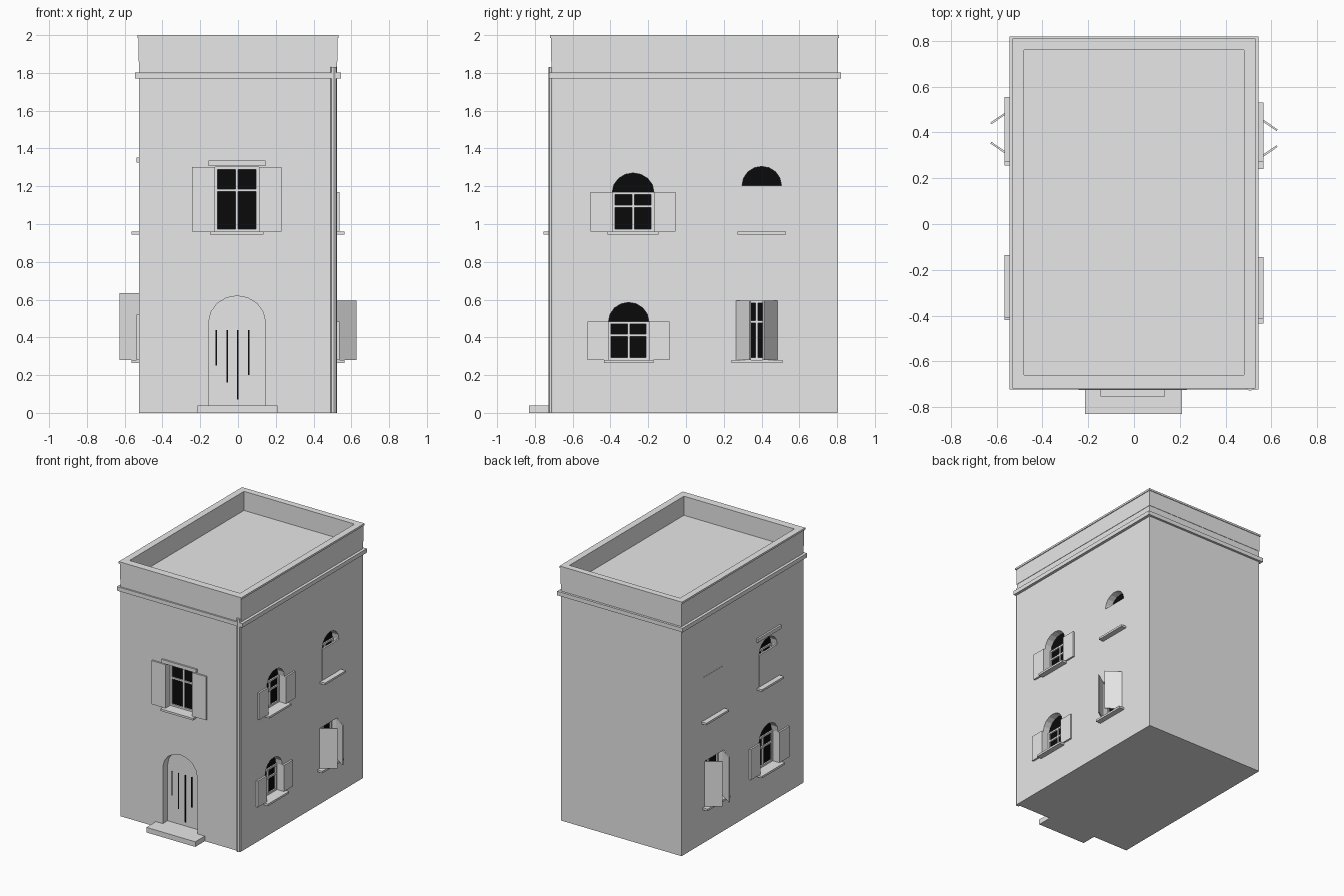
import bpy, bmesh, math

cube = bpy.data.objects.get("Cube")
if cube:
    bpy.data.objects.remove(cube, do_unlink=True)


def material(name, value):
    m = bpy.data.materials.new(name)
    m.use_nodes = True
    m.diffuse_color = (value, value, value, 1)
    m.node_tree.nodes["Principled BSDF"].inputs["Base Color"].default_value = (value, value, value, 1)
    return m


PLASTER = material("plaster_grey", 0.8)
DARK = material("window_black", 0.003)

HALF_X, FRONT, BACK = 0.523, -0.712, 0.802
RECESS = 0.06

# Facades: u along the wall, z up, d outward from the wall
FACADES = {
    "front": lambda u, z, d: (u, FRONT - d, z),
    "left": lambda u, z, d: (HALF_X + d, u, z),
    "right": lambda u, z, d: (-HALF_X - d, u, z),
}


def prism(name, profile, lo, hi, place, mat=PLASTER):
    """Extrude a 2D profile from lo to hi, mapped into space by place."""
    bm = bmesh.new()
    near = [bm.verts.new(place(a, b, lo)) for a, b in profile]
    far = [bm.verts.new(place(a, b, hi)) for a, b in profile]
    bm.faces.new(near)
    bm.faces.new(far[::-1])
    n = len(profile)
    for i in range(n):
        j = (i + 1) % n
        bm.faces.new((near[i], far[i], far[j], near[j]))
    bmesh.ops.recalc_face_normals(bm, faces=bm.faces)
    mesh = bpy.data.meshes.new(name)
    bm.to_mesh(mesh)
    bm.free()
    mesh.materials.append(mat)
    obj = bpy.data.objects.new(name, mesh)
    bpy.context.scene.collection.objects.link(obj)
    return obj


def rect(a0, a1, b0, b1):
    return [(a0, b0), (a1, b0), (a1, b1), (a0, b1)]


def arch(u0, u1, z0, spring, top, steps=8):
    """Opening outline with a faceted round head."""
    mid, half = (u0 + u1) / 2, (u1 - u0) / 2
    head = [(mid + half * math.cos(math.pi * i / steps),
             spring + (top - spring) * math.sin(math.pi * i / steps))
            for i in range(steps + 1)]
    return [(u0, z0), (u1, z0)] + head


def slab(name, x, y0, y1, z0, z1):
    return prism(name, rect(-x, x, y0, y1), z0, z1, lambda a, b, c: (a, b, c))


def cut(target, cutter):
    mod = target.modifiers.new("cut", "BOOLEAN")
    mod.operation, mod.solver, mod.object = "DIFFERENCE", "EXACT", cutter
    bpy.context.view_layer.update()
    graph = bpy.context.evaluated_depsgraph_get()
    result = bpy.data.meshes.new_from_object(target.evaluated_get(graph))
    target.modifiers.clear()
    target.data = result
    bpy.data.objects.remove(cutter, do_unlink=True)


# Walls, parapet, rim and cornice
walls = slab("walls", HALF_X, FRONT, BACK, 0, 1.87)
parapet = slab("parapet", HALF_X + 0.003, FRONT - 0.003, BACK + 0.003, 1.86, 1.985)
rim = slab("parapet_rim", 0.532, -0.72, 0.81, 1.985, 2.0)
for part in (walls, parapet, rim):
    cut(part, slab("roof_cutter", 0.48, -0.66, 0.76, 1.85, 2.1))
slab("cornice", 0.545, -0.724, 0.82, 1.77, 1.802)

# Doorstep
prism("doorstep", rect(-0.215, 0.21, -0.83, FRONT), 0, 0.04, lambda a, b, c: (a, b, c))

# Drainpipe on the front corner
pipe = [(0.507 + 0.018 * math.cos(math.tau * i / 8), -0.711 + 0.018 * math.sin(math.tau * i / 8))
        for i in range(8)]
prism("drainpipe", pipe, 0, 1.83, lambda a, b, c: (a, b, c))

# Door recess with dark board gaps
door_place = FACADES["front"]
door = arch(-0.155, 0.145, 0.04, 0.48, 0.62)
cut(walls, prism("door_cutter", door, -RECESS, 0.05, door_place))
for i, bottom in enumerate((0.25, 0.16, 0.07, 0.2)):
    u = -0.115 + i * 0.057
    prism("door_gap", rect(u - 0.004, u + 0.004, bottom, 0.44),
          -RECESS - 0.002, -RECESS + 0.003, door_place, DARK)


def window(side, u0, u1, z0, spring, top, shutters, lintel=0):
    """One recessed window with glass, bars, sill and shutters."""
    place = FACADES[side]
    outline = arch(u0, u1, z0, spring, top) if top > spring else rect(u0, u1, z0, top)
    name = side + "_window"
    cut(walls, prism("window_cutter", outline, -RECESS, 0.05, place))
    prism(name + "_glass", outline, -RECESS - 0.002, -RECESS + 0.004, place, DARK)

    def bar(a0, a1, b0, b1):
        prism(name + "_bar", rect(a0, a1, b0, b1), -RECESS, -0.045, place)

    # Frame and glazing bars
    mid, w = (u0 + u1) / 2, 0.007
    cross = z0 + (spring - z0) * 0.64
    for u in (u0 + w, mid, u1 - w):
        bar(u - w, u + w, z0, spring)
    for z in (z0 + w, cross, spring - w):
        bar(u0, u1, z - w, z + w)

    # Sill and optional lintel
    prism(name + "_sill", rect(u0 - 0.025, u1 + 0.025, z0 - 0.016, z0), -0.05, 0.042, place)
    if lintel:
        prism(name + "_lintel", rect(u0 - 0.035, u1 + 0.035, lintel, lintel + 0.028),
              -0.01, 0.014, place)

    # Shutters
    if shutters == "closed":
        prism(name + "_shutters", rect(u0, u1, z0, spring), -0.012, 0.002, place)
    elif shutters == "open":
        leaf = (u1 - u0) * 0.52
        for a in (u0 - leaf, u1):
            prism(name + "_shutter", rect(a, a + leaf, z0, spring), -0.002, 0.014, place)
    else:
        for hinge, s in ((u0, 1), (u1, -1)):
            plan = [(hinge, 0), (hinge + s * 0.072, 0.105),
                    (hinge + s * 0.079, 0.100), (hinge + s * 0.007, -0.005)]
            prism(name + "_shutter", plan, z0, spring, lambda u, d, z: place(u, z, d))


window("front", -0.122, 0.11, 0.96, 1.302, 1.302, "open", 1.307)
window("left", -0.39, -0.17, 0.96, 1.17, 1.27, "open")
window("left", -0.41, -0.197, 0.28, 0.485, 0.585, "open")
window("left", 0.297, 0.505, 0.96, 1.205, 1.305, "closed")
window("left", 0.265, 0.485, 0.28, 0.595, 0.595, "ajar")
window("right", -0.385, -0.16, 0.96, 1.21, 1.31, "closed", 1.325)
window("right", -0.395, -0.16, 0.28, 0.52, 0.63, "open")
window("right", 0.297, 0.53, 0.96, 1.3, 1.3, "closed")
window("right", 0.28, 0.515, 0.28, 0.635, 0.635, "ajar")
